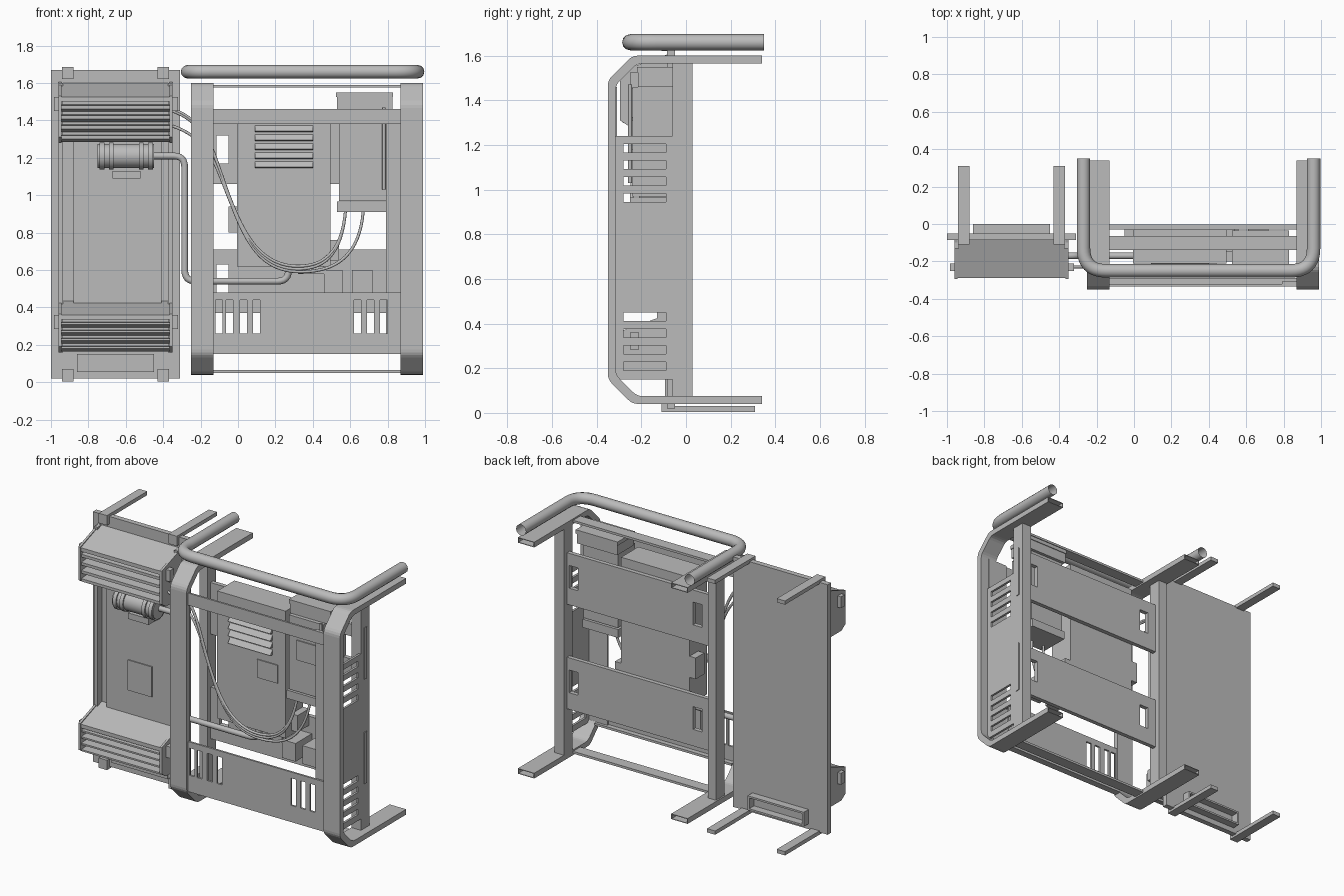
import bpy, bmesh, math
from mathutils import Vector

cube = bpy.data.objects.get("Cube")
if cube:
    bpy.data.objects.remove(cube)

grey = bpy.data.materials.new("plain grey")
grey.use_nodes = True
tone = (0.5, 0.5, 0.5, 1)
grey.diffuse_color = tone
grey.node_tree.nodes["Principled BSDF"].inputs["Base Color"].default_value = tone


def finish(name, bm):
    bmesh.ops.recalc_face_normals(bm, faces=bm.faces)
    me = bpy.data.meshes.new(name)
    bm.to_mesh(me)
    bm.free()
    me.materials.append(grey)
    ob = bpy.data.objects.new(name, me)
    bpy.context.collection.objects.link(ob)
    return ob


def box(name, x, y, z):
    bm = bmesh.new()
    bmesh.ops.create_cube(bm, size=1)
    for v in bm.verts:
        v.co = [r[0] + (c + 0.5) * (r[1] - r[0]) for c, r in zip(v.co, (x, y, z))]
    return finish(name, bm)


def extrude_faces(bm, faces, vec):
    ext = bmesh.ops.extrude_face_region(bm, geom=faces)["geom"]
    bmesh.ops.translate(bm, vec=vec, verts=[g for g in ext if isinstance(g, bmesh.types.BMVert)])


def prism(name, x0, x1, outline, hollow=0):
    """Extrude a (y, z) outline along x; optionally hollow out the rear ends."""
    bm = bmesh.new()
    face = bm.faces.new([bm.verts.new((x0, y, z)) for y, z in outline])
    extrude_faces(bm, [face], (x1 - x0, 0, 0))
    bmesh.ops.recalc_face_normals(bm, faces=bm.faces)
    if hollow:
        rear = max(v.co.y for v in bm.verts)
        ends = [f for f in bm.faces if f.calc_center_median().y > rear - 0.001]
        bmesh.ops.inset_individual(bm, faces=ends, thickness=0.006)
        for f in ends:
            extrude = bmesh.ops.extrude_discrete_faces(bm, faces=[f])["faces"]
            bmesh.ops.translate(bm, vec=(0, -hollow, 0), verts=extrude[0].verts)
    return finish(name, bm)


def pierced(name, us, vs, hole, place, depth):
    """Flat plate on a grid of cells, leaving out the cells that are holes."""
    bm = bmesh.new()
    grid = [[bm.verts.new(place(u, v)) for v in vs] for u in us]
    for i in range(len(us) - 1):
        for j in range(len(vs) - 1):
            if not hole(i, j):
                bm.faces.new((grid[i][j], grid[i + 1][j], grid[i + 1][j + 1], grid[i][j + 1]))
    extrude_faces(bm, bm.faces[:], depth)
    return finish(name, bm)


def rounded(points, radius, steps=6):
    pts = [Vector(p) for p in points]
    out = [pts[0]]
    for a, p, b in zip(pts, pts[1:], pts[2:]):
        da, db = (a - p).normalized(), (b - p).normalized()
        d = radius / math.tan(da.angle(db) / 2)
        for i in range(steps + 1):
            t = i / steps
            out.append(p + da * d * (1 - t) ** 2 + db * d * t ** 2)
    return out + [pts[-1]]


def tube(name, pts, radius, kind="POLY", caps=True):
    cu = bpy.data.curves.new(name, "CURVE")
    cu.dimensions = "3D"
    cu.bevel_depth = radius
    cu.bevel_resolution = 4
    cu.use_fill_caps = caps
    sp = cu.splines.new(kind)
    sp.points.add(len(pts) - 1)
    for p, co in zip(sp.points, pts):
        p.co = (*co, 1)
    if kind == "NURBS":
        sp.use_endpoint_u = True
        sp.order_u = 4
    cu.materials.append(grey)
    ob = bpy.data.objects.new(name, cu)
    bpy.context.collection.objects.link(ob)


def cylinder_x(name, x0, x1, y, z, r):
    bm = bmesh.new()
    bmesh.ops.create_cone(bm, cap_ends=True, segments=32, radius1=r, radius2=r, depth=x1 - x0)
    for v in bm.verts:
        v.co = ((x0 + x1) / 2 + v.co.z, y + v.co.x, z + v.co.y)
    ob = finish(name, bm)
    bpy.context.view_layer.objects.active = ob
    ob.select_set(True)
    bpy.ops.object.shade_smooth_by_angle()
    ob.select_set(False)


# C-shaped side frames with open tube ends
def c_path(front, low, high, cut):
    pts = [(0.34, low, 0), (front + cut, low, 0), (front, low + cut, 0),
           (front, high - cut, 0), (front + cut, high, 0), (0.34, high, 0)]
    return [(p.x, p.y) for p in rounded(pts, 0.06, 3)]


c_outline = c_path(-0.35, 0.04, 1.6, 0.11) + c_path(-0.315, 0.075, 1.565, 0.096)[::-1]
for side, x0 in (("right", -0.25), ("left", 0.87)):
    prism(side + "_c_frame", x0, x0 + 0.12, c_outline, hollow=0.3)
box("right_rear_post", (-0.24, -0.18), (-0.06, 0.03), (0.075, 1.565))
box("left_rear_post", (0.87, 0.94), (-0.06, 0.03), (0.075, 1.565))

# Rounded tubular bumper on top
bumper = [(-0.27, 0.35, 1.66), (-0.27, -0.25, 1.66), (0.96, -0.25, 1.66), (0.96, 0.35, 1.66)]
tube("top_bumper", rounded(bumper, 0.12, 10), 0.036, caps=False)

# Rear planks with end windows, cross plates and front rails
for label, z in (("lower", 0.37), ("upper", 1.06)):
    pierced(label + "_plank", [-0.2, -0.115, -0.05, 0.79, 0.855, 0.945], [z, z + 0.11, z + 0.26, z + 0.34],
            lambda i, j: j == 1 and i in (1, 3), lambda u, v: (u, -0.03, v), (0, 0.028, 0))
for label, z in (("bottom", 0.05), ("top", 1.575)):
    box(label + "_cross_plate", (-0.2, 0.94), (-0.14, -0.065), (z, z + 0.015))
box("front_rail", (-0.13, 0.87), (-0.335, -0.322), (1.38, 1.46))

# Bottom front panel with upright slots
slot_x = [-0.13]
for start in (-0.12, -0.065, 0.01, 0.08, 0.62, 0.69, 0.76):
    slot_x += [start, start + 0.038]
pierced("front_panel", slot_x + [0.87], [0.16, 0.26, 0.44, 0.48],
        lambda i, j: j == 1 and i % 2 == 1, lambda u, v: (u, -0.335, v), (0, 0.013, 0))
box("front_panel_lip", (-0.13, 0.87), (-0.335, -0.29), (0.15, 0.165))

# Slotted side panel with front flange
slot_z = [0.15]
for base in (0.19, 0.945):
    for i in range(4):
        slot_z += [base + i * 0.074, base + i * 0.074 + 0.037]
pierced("side_panel", [-0.32, -0.28, -0.09, -0.05], slot_z + [1.24],
        lambda i, j: i == 1 and j % 2 == 1, lambda u, v: (0.925, u, v), (0.015, 0, 0))
box("side_panel_flange", (0.79, 0.93), (-0.321, -0.308), (0.16, 1.46))

# Main cabinet with louvres and label
box("main_cabinet", (-0.005, 0.495), (-0.21, -0.03), (0.62, 1.46))
box("cabinet_label", (0.29, 0.44), (-0.217, -0.21), (0.97, 1.09))
for i in range(5):
    z = 1.145 + i * 0.048
    prism("louvre", 0.09, 0.40, [(-0.21, z), (-0.235, z + 0.005), (-0.21, z + 0.036)])

# Right-hand control box, its cap and its base
box("control_box", (0.54, 0.79), (-0.24, -0.06), (0.97, 1.46))
box("control_box_cap", (0.53, 0.825), (-0.215, -0.04), (1.46, 1.55))
box("control_box_cap_rim", (0.525, 0.83), (-0.22, -0.035), (1.525, 1.55))
box("control_box_base", (0.53, 0.79), (-0.25, -0.05), (0.91, 0.965))
box("control_box_label", (0.60, 0.75), (-0.247, -0.24), (1.18, 1.31))
tube("sight_tube", [(0.78, -0.25, 1.03), (0.78, -0.25, 1.47)], 0.009)

# Small fittings around the cabinet
box("side_box", (-0.05, 0), (-0.12, -0.03), (0.80, 0.94))
box("sump", (0.32, 0.46), (-0.2, -0.06), (0.58, 0.62))
box("left_terminal", (0.61, 0.72), (-0.2, -0.03), (0.48, 0.60))
box("right_terminal", (0.46, 0.56), (-0.2, -0.03), (0.48, 0.60))
box("cabinet_step", (0.495, 0.54), (-0.15, -0.03), (0.65, 0.76))

# Side module: back plate, channel and mounting arms
box("module_back_plate", (-1, -0.31), (-0.085, -0.05), (0.02, 1.67))
box("channel_web", (-0.86, -0.45), (-0.05, 0), (0.055, 0.067))
box("channel_top", (-0.86, -0.45), (-0.05, 0), (0.138, 0.15))
for x in (-0.86, -0.462):
    box("channel_end", (x, x + 0.012), (-0.05, 0), (0.055, 0.15))
box("lower_cover", (-0.86, -0.45), (-0.095, -0.085), (0.055, 0.15))
for x in (-0.94, -0.43):
    for z, clip in ((0.005, 0.005), (1.66, 1.62)):
        box("mounting_arm", (x, x + 0.06), (-0.09, 0.31), (z, z + 0.025))
        box("arm_clip", (x, x + 0.06), (-0.11, -0.085), (clip, clip + 0.065))
for x in (-0.96, -0.375):
    box("module_rail", (x, x + 0.025), (-0.13, -0.085), (0.16, 1.6))
box("module_front_panel", (-0.88, -0.41), (-0.115, -0.085), (0.42, 1.3))
box("module_label", (-0.72, -0.545), (-0.122, -0.115), (0.58, 0.78))

# Louvred housings with sloping hoods
for label, top, height in (("upper", 1.60, 0.32), ("lower", 0.435, 0.275)):
    low, brow = top - height, top - 0.075
    hood = [(-0.085, top), (-0.085, top - 0.02), (-0.275, brow - 0.025), (-0.29, brow - 0.025), (-0.29, brow)]
    prism(label + "_hood", -0.945, -0.365, hood)
    box(label + "_core", (-0.94, -0.37), (-0.23, -0.085), (low + 0.02, brow - 0.005))
    cheek = [(-0.085, top + 0.005), (-0.295, brow + 0.005), (-0.295, low + 0.03), (-0.25, low), (-0.085, low)]
    for x in (-0.96, -0.365):
        prism(label + "_cheek", x, x + 0.015, cheek)
    step = (brow - 0.03 - low) / 4
    for i in range(4):
        z = low + i * step
        prism(label + "_slat", -0.945, -0.365,
              [(-0.23, z + 0.005), (-0.285, z + 0.02), (-0.285, z + step * 0.72), (-0.23, z + step * 0.8)])
    for x in (-0.985, -0.35):
        box(label + "_latch", (x, x + 0.03), (-0.25, -0.21), (brow - 0.075, brow))

# Silencer with bands, bracket and exhaust pipe
cylinder_x("silencer", -0.75, -0.45, -0.18, 1.21, 0.064)
for x in (-0.74, -0.69, -0.53, -0.48):
    cylinder_x("silencer_band", x, x + 0.025, -0.18, 1.21, 0.073)
box("silencer_bracket", (-0.67, -0.52), (-0.19, -0.115), (1.09, 1.13))
pipe = [(-0.46, -0.17, 1.21), (-0.285, -0.17, 1.21), (-0.285, -0.17, 0.54), (0.27, -0.17, 0.54), (0.27, -0.17, 0.63)]
tube("exhaust_pipe", rounded(pipe, 0.06), 0.018)

# Hanging cables from the module to the control box
for start, sag, end in ((1.46, 0.55, 0.67), (1.45, 0.58, 0.575), (1.37, 0.565, 0.575)):
    tube("cable", [(-0.35, -0.23, start), (-0.18, -0.23, start - 0.06), (-0.09, -0.24, 1.1),
                   (0.07, -0.25, sag + 0.1), (0.34, -0.25, sag), (end - 0.02, -0.24, sag + 0.1),
                   (end, -0.2, 0.92)], 0.008, "NURBS")
